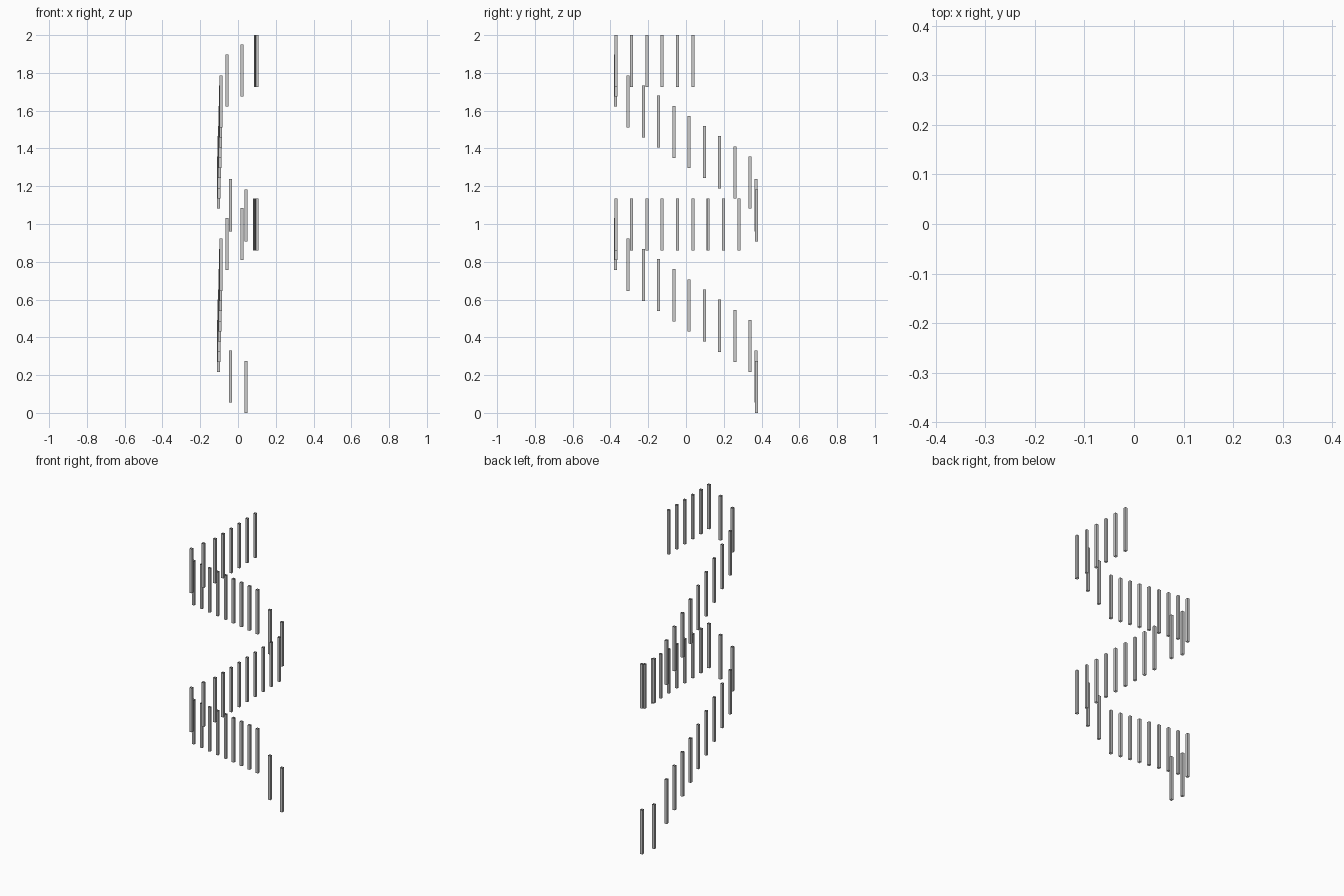
import bpy, bmesh
from math import pi
from mathutils import Matrix

if "Cube" in bpy.data.objects:
    bpy.data.objects.remove(bpy.data.objects["Cube"])

W, H = 0.0155, 0.276      # bar side and height
STEP, RISE = 0.0808, 0.0538  # spacing along the stair, rise per tread
SKEW = 0.0205             # the whole stair is turned slightly about z


def railing(name, spots):
    """One object made of open-ended square bars at (u, v, foot height)."""
    bm = bmesh.new()
    for u, v, z in spots:
        place = (Matrix.Translation((u - SKEW * v, v + SKEW * u, z + H / 2))
                 @ Matrix.Rotation(pi / 4 + SKEW, 4, 'Z'))
        bmesh.ops.create_cone(bm, cap_ends=False, segments=4, depth=H, matrix=place,
                              radius1=W / 2 ** 0.5, radius2=W / 2 ** 0.5)
    mesh = bpy.data.meshes.new(name)
    bm.to_mesh(mesh)
    bm.free()
    bpy.context.collection.objects.link(bpy.data.objects.new(name, mesh))


# Each storey: two bars at the lower turn, a long flight, two bars at the
# upper turn, then a level landing row
storeys = [("lower", 0.0, 0.216, 9), ("upper", 0.907, 1.081, 6)]
for label, z_turn, z_flight, landing_count in storeys:
    railing(label + "_entry_balusters",
            [(0.0495 - 0.0815 * i, 0.371, z_turn + 0.0545 * i) for i in range(2)])
    railing(label + "_flight_balusters",
            [(-0.0960, 0.3415 - STEP * i, z_flight + RISE * i) for i in range(9)])
    railing(label + "_turn_balusters",
            [(-0.066 + 0.0805 * i, -0.372, z_flight + RISE * (10 + i) + 0.002)
             for i in range(2)])
    railing(label + "_landing_balusters",
            [(0.094, -0.372 + 0.0813 * i, z_flight + 0.643) for i in range(landing_count)])
